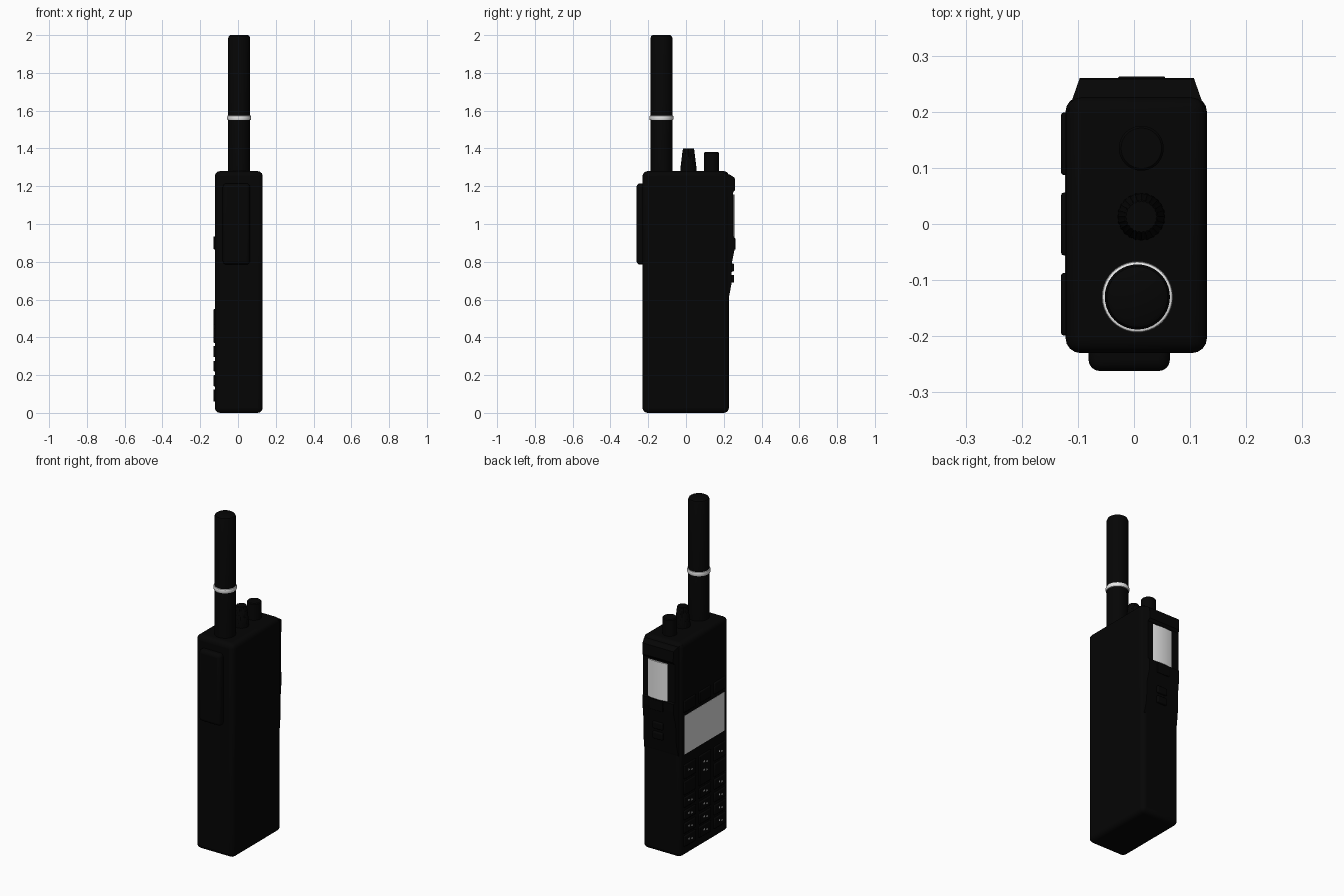
import bpy, bmesh, math

cube = bpy.data.objects.get("Cube")
if cube:
    bpy.data.objects.remove(cube, do_unlink=True)


def material(name, value, rough=0.6):
    m = bpy.data.materials.new(name)
    m.use_nodes = True
    colour = (value, value, value, 1)
    m.diffuse_color = colour
    node = m.node_tree.nodes["Principled BSDF"]
    node.inputs["Base Color"].default_value = colour
    node.inputs["Roughness"].default_value = rough
    return m


BLACK = material("black plastic", 0.0015)
WHITE = material("white", 0.8)
GREY = material("display grey", 0.7)


def finish(name, bm, mat, bevel=0, segments=3):
    bmesh.ops.recalc_face_normals(bm, faces=bm.faces)
    mesh = bpy.data.meshes.new(name)
    bm.to_mesh(mesh)
    bm.free()
    ob = bpy.data.objects.new(name, mesh)
    bpy.context.collection.objects.link(ob)
    mesh.materials.append(mat)
    bpy.context.view_layer.objects.active = ob
    ob.select_set(True)
    if bevel:
        mod = ob.modifiers.new("rounded edges", 'BEVEL')
        mod.width, mod.segments = bevel, segments
        mod.limit_method, mod.angle_limit = 'ANGLE', math.radians(30)
    bpy.ops.object.shade_smooth_by_angle(angle=math.radians(35))
    ob.select_set(False)


def box(name, xs, ys, zs, mat=BLACK, bevel=0, segments=3):
    bm = bmesh.new()
    bmesh.ops.create_cube(bm, size=1)
    for v in bm.verts:
        v.co = [(a + b) / 2 + c * (b - a) for c, (a, b) in zip(v.co, (xs, ys, zs))]
    finish(name, bm, mat, bevel, segments)


def lathe(name, x, y, profile, mat=BLACK, sides=40, ribs=0):
    """Turn (radius, z) points about a vertical axis, with optional ribs."""
    bm = bmesh.new()
    rings = []
    for r, z in profile:
        ring = []
        for i in range(sides):
            a = math.tau * i / sides
            k = r - ribs * (i % 2)
            ring.append(bm.verts.new((x + k * math.cos(a), y + k * math.sin(a), z)))
        rings.append(ring)
    for low, high in zip(rings, rings[1:]):
        for i in range(sides):
            j = (i + 1) % sides
            bm.faces.new((low[i], low[j], high[j], high[i]))
    bm.faces.new(rings[0])
    bm.faces.new(rings[-1])
    finish(name, bm, mat)


# Main case and belt clip pad
box("body", (-0.122, 0.13), (-0.23, 0.227), (0, 1.28), BLACK, 0.027, 4)
box("front_pad", (-0.081, 0.064), (-0.262, -0.21), (0.785, 1.215), BLACK, 0.02, 4)

# Antenna, its band and the two knobs
lathe("antenna", 0.006, -0.13, [(0.058, 1.26), (0.058, 1.985), (0.054, 1.995), (0.046, 2)])
lathe("antenna_band", 0.006, -0.13,
      [(0.057, 1.549), (0.062, 1.551), (0.0635, 1.556), (0.0635, 1.568),
       (0.062, 1.573), (0.057, 1.575)], WHITE)
lathe("channel_knob", 0.013, 0.013, [(0.043, 1.27), (0.042, 1.3), (0.031, 1.39), (0.028, 1.4)],
      sides=48, ribs=0.0015)
lathe("volume_knob", 0.013, 0.135, [(0.04, 1.27), (0.04, 1.375), (0.036, 1.38)])

# Raised back housing: a side profile with flared flanks
profile = [(0.2, 1.27), (0.235, 1.26), (0.258, 1.245), (0.26, 1.18), (0.248, 1.165),
           (0.248, 0.935), (0.258, 0.93), (0.256, 0.86), (0.244, 0.8), (0.24, 0.68),
           (0.227, 0.61), (0.2, 0.61)]
bm = bmesh.new()
sides = []
for s in (-1, 1):
    sides.append([bm.verts.new((0.005 + s * (0.114 - (y - 0.225) * 0.35), y, z))
                  for y, z in profile])
    bm.faces.new(sides[-1])
for i in range(len(profile)):
    j = (i + 1) % len(profile)
    bm.faces.new((sides[0][i], sides[0][j], sides[1][j], sides[1][i]))
finish("back_housing", bm, BLACK)

# Gently bowed light panel on the back
bm = bmesh.new()
columns = []
for i in range(13):
    t = i / 6 - 1
    bow = 0.258 - 0.007 * t * t
    columns.append([bm.verts.new((0.0125 + 0.064 * t, y, z))
                    for y, z in ((0.24, 0.932), (bow, 0.932), (bow, 1.157), (0.24, 1.157))])
for a, b in zip(columns, columns[1:]):
    for i in range(4):
        j = (i + 1) % 4
        bm.faces.new((a[i], b[i], b[j], a[j]))
bm.faces.new(columns[0])
bm.faces.new(columns[-1])
finish("back_panel", bm, WHITE)

# Talk button and two small buttons below it
box("talk_button", (-0.029, 0.056), (0.24, 0.263), (0.865, 0.925), BLACK, 0.004)
for i, z in enumerate((0.77, 0.71)):
    box(f"back_button_{i + 1}", (-0.02, 0.046), (0.23, 0.255), (z - 0.021, z + 0.021), BLACK, 0.006)

# Display on the wide right face
box("display", (-0.1228, -0.118), (-0.187, 0.19), (0.61, 0.842), GREY)


def key(name, y, zs, marks):
    """A key cap with pairs of tiny white ticks at the given heights."""
    box(name, (-0.13, -0.115), (y - 0.056, y + 0.056), zs, BLACK, 0.005, 2)
    for m, z in enumerate(marks):
        for s in (-1, 1):
            box(f"{name}_tick_{m + 1}_{'a' if s < 0 else 'b'}", (-0.1305, -0.129),
                (y + s * 0.013 - 0.005, y + s * 0.013 + 0.005),
                (z + s * 0.004 - 0.005, z + s * 0.004 + 0.005), WHITE)


# Function keys above the display, then navigation and number keys below
for c, y in enumerate((0.143, 0, -0.143)):
    key(f"function_key_{c + 1}", y, (0.865, 0.935), [])
    if y:
        key(f"menu_key_{c + 1}", y, (0.465, 0.55), [0.507])
        key(f"arrow_key_{c + 1}", y, (0.37, 0.45), [])
    else:
        key("navigation_key", y, (0.37, 0.55), [0.5, 0.45])
    for r, zs in enumerate([(0.295, 0.355), (0.22, 0.275), (0.14, 0.2), (0.06, 0.125)]):
        key(f"number_key_{r + 1}_{c + 1}", y, zs, [sum(zs) / 2])
